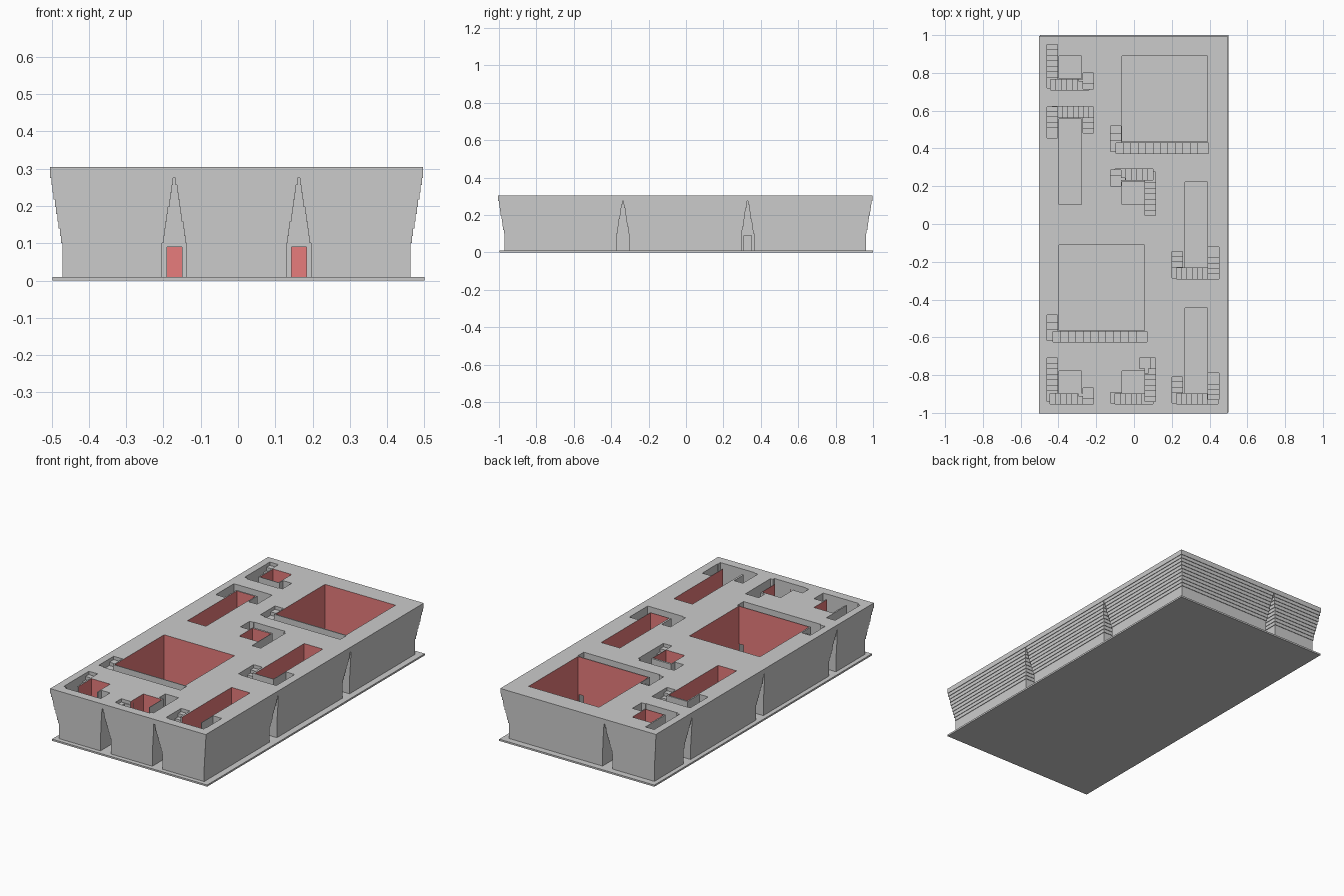
import bpy, bmesh
from mathutils import Vector

if "Cube" in bpy.data.objects:
    bpy.data.objects.remove(bpy.data.objects["Cube"])

red = bpy.data.materials.new("red_wall")
red.diffuse_color = (0.8, 0.2, 0.2, 1)
red.use_nodes = True
red.node_tree.nodes["Principled BSDF"].inputs["Base Color"].default_value = red.diffuse_color


def add_box(bm, x0, x1, y0, y1, z0, z1, mat=0):
    verts = bmesh.ops.create_cube(bm, size=1)["verts"]
    for v in verts:
        v.co = Vector((x1 if v.co.x > 0 else x0, y1 if v.co.y > 0 else y0, z1 if v.co.z > 0 else z0))
    for f in {f for v in verts for f in v.link_faces}:
        f.material_index = mat


def finish(bm, name):
    mesh = bpy.data.meshes.new(name)
    bmesh.ops.recalc_face_normals(bm, faces=bm.faces)
    bm.to_mesh(mesh)
    bm.free()
    mesh.materials.append(None)
    mesh.materials.append(red)
    ob = bpy.data.objects.new(name, mesh)
    bpy.context.collection.objects.link(ob)
    return ob


def boxes(name, items, mat=0):
    bm = bmesh.new()
    for b in items:
        add_box(bm, *b, mat)
    return finish(bm, name)


def combine(target, tool, operation):
    mod = target.modifiers.new("cut", "BOOLEAN")
    mod.operation, mod.solver, mod.object = operation, "EXACT", tool
    bpy.context.view_layer.objects.active = target
    bpy.ops.object.modifier_apply(modifier=mod.name)
    bpy.data.objects.remove(tool)


# Each block: first cell column/row, cells wide/deep, centreline of its stair from top to bottom
blocks = [
    (0, 0, 1, 1, [(-.433, -.738), (-.433, -.925), (-.243, -.925), (-.243, -.895)]),
    (1, 0, 1, 1, [(-.097, -.920), (-.097, -.925), (.087, -.925), (.087, -.738), (.058, -.738)]),
    (1, 3, 1, 1, [(.087, .072), (.087, .262), (-.097, .262), (-.097, .228)]),
    (0, 5, 1, 1, [(-.433, .922), (-.433, .738), (-.243, .738), (-.243, .772)]),
    (2, 0, 1, 2, [(.230, -.838), (.230, -.925), (.421, -.925), (.421, -.818)]),
    (2, 2, 1, 2, [(.230, -.173), (.230, -.262), (.421, -.262), (.421, -.150)]),
    (0, 3, 1, 2, [(-.243, .510), (-.243, .593), (-.433, .593), (-.433, .483)]),
    (1, 4, 2, 2, [(-.097, .490), (-.097, .402), (.367, .402)]),
    (0, 1, 2, 2, [(-.433, -.510), (-.433, -.597), (.040, -.597)]),
]
SHIFT, CELL, TOP, HALF, STEPS = -.004, 1 / 3, .304, .028, 15


def rect(c, r, w, d, inset):
    x, y = -.5 + c * CELL + SHIFT, -1 + r * CELL + SHIFT
    return x + inset, x + w * CELL - inset, y + inset, y + d * CELL - inset


def flared_block(bm, cells):
    # foot below, then small overhanging layers up to the lid
    rings = [(.033, .008), (.033, .10)]
    for i in range(1, 10):
        z = .10 + (i - 1) * .0195
        rings += [(.033 - .0033 * i, z), (.033 - .0033 * i, z + .0195)]
    rings[-1] = (rings[-1][0], .285)
    prev = None
    for inset, z in rings:
        x0, x1, y0, y1 = rect(*cells, inset)
        ring = [bm.verts.new((x, y, z)) for x, y in ((x0, y0), (x1, y0), (x1, y1), (x0, y1))]
        if prev:
            for k in range(4):
                bm.faces.new((prev[k], prev[(k + 1) % 4], ring[(k + 1) % 4], ring[k]))
        else:
            bm.faces.new(ring[::-1])
        prev = ring
    bm.faces.new(prev)


def along(path, t):
    pts = [Vector(p) for p in path]
    dist = t * sum((b - a).length for a, b in zip(pts, pts[1:]))
    for a, b in zip(pts, pts[1:]):
        seg = (b - a).length
        if dist <= seg:
            return a.lerp(b, dist / seg)
        dist -= seg
    return pts[-1]


# Base plate
base = boxes("base_plate", [(-.497, .5, -.997, 1, 0, .01)])

# Lid joined to the flared blocks, leaving vaulted passages between them
body = boxes("block_body", [(-.5 + SHIFT, .5 + SHIFT, -1 + SHIFT, 1 + SHIFT, .275, TOP)])
bm = bmesh.new()
for b in blocks:
    flared_block(bm, b[:4])
combine(body, finish(bm, "flared_blocks"), "UNION")

# Red-walled courtyards
wells = [rect(*b[:4], .107) for b in blocks]
combine(body, boxes("courtyards", [(*w, -.02, .4) for w in wells], 1), "DIFFERENCE")

# Stairs sunk around the courtyards, one level at a time
for i in range(STEPS):
    z = TOP - (i + 1) * .0194
    level = []
    for b in blocks:
        p = along(b[4], i / (STEPS - 1))
        level.append((p.x - HALF, p.x + HALF, p.y - HALF, p.y + HALF, z, .4))
    combine(body, boxes("stair_level", level), "DIFFERENCE")

# Doors: stair foot to courtyard, and passage to courtyard
doors = []
for b, (x0, x1, y0, y1) in zip(blocks, wells):
    ex, ey = b[4][-1]
    cx, cy = min(max(ex, x0), x1), min(max(ey, y0), y1)
    doors.append((min(ex, cx) - .015, max(ex, cx) + .015, min(ey, cy) - .015, max(ey, cy) + .015, -.02, .085))
doors += [(.143, .183, .32, .45, -.02, .09), (-.19, -.15, -.68, -.55, -.02, .09),
          (-.27, -.16, .309, .349, -.02, .09)]
combine(body, boxes("doors", doors), "DIFFERENCE")
